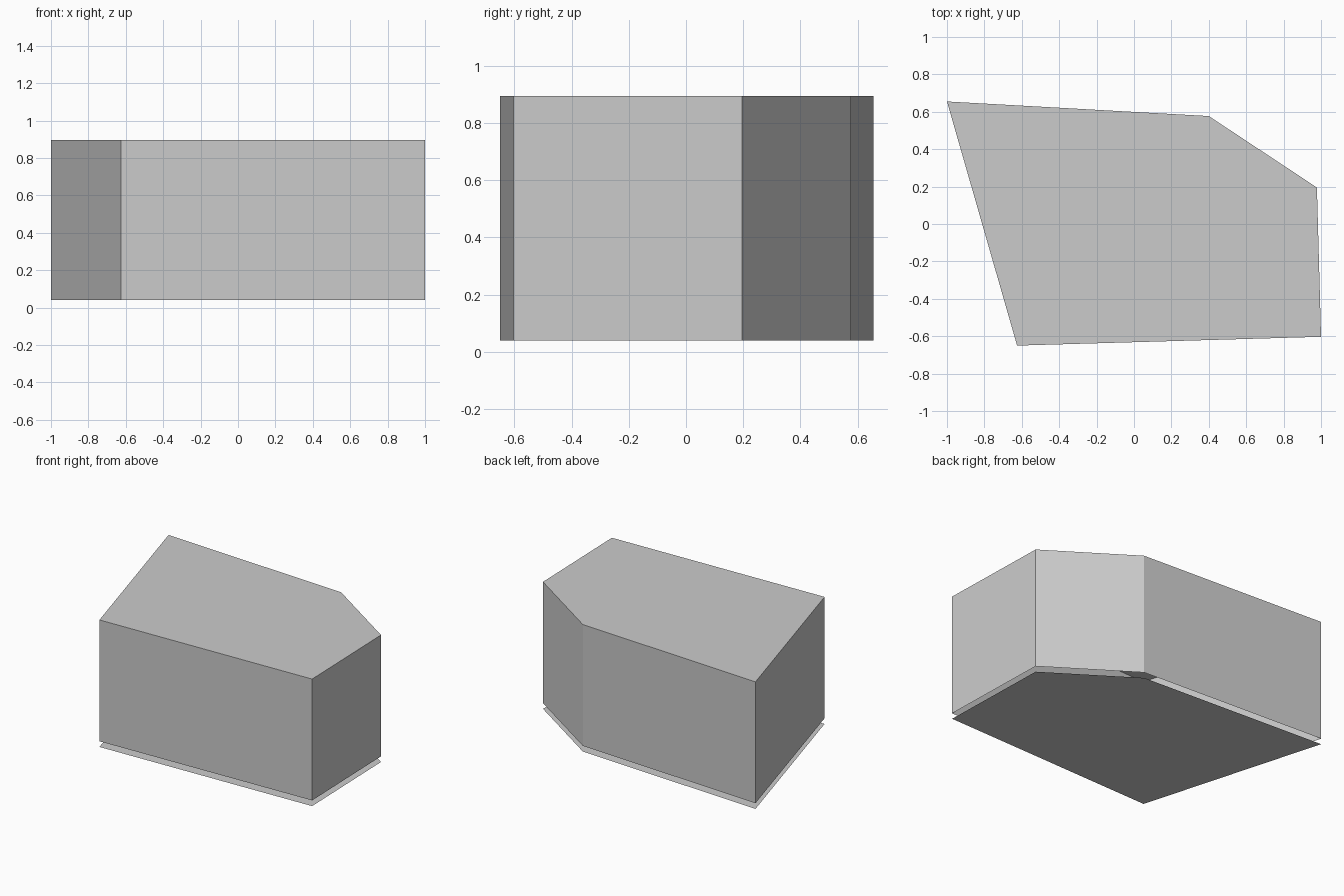
import bpy
import bmesh

if "Cube" in bpy.data.objects:
    bpy.data.objects.remove(bpy.data.objects["Cube"])

# Five-sided footprint shared by both parts
OUTLINE = [(-1.0, 0.655), (-0.625, -0.65), (1.0, -0.603), (0.978, 0.195), (0.4, 0.577)]


def sheet(name, z, height=0.0):
    """Flat footprint at z; with a height it becomes a shell open at the bottom."""
    bm = bmesh.new()
    low = [bm.verts.new((x, y, z)) for x, y in OUTLINE]
    if height:
        high = [bm.verts.new((x, y, z + height)) for x, y in OUTLINE]
        n = len(OUTLINE)
        for i in range(n):
            j = (i + 1) % n
            bm.faces.new((low[i], low[j], high[j], high[i]))
        bm.faces.new(high)
    else:
        bm.faces.new(low[::-1])
    mesh = bpy.data.meshes.new(name)
    bm.to_mesh(mesh)
    bm.free()
    obj = bpy.data.objects.new(name, mesh)
    bpy.context.collection.objects.link(obj)
    return obj


# Ground footprint: a single flat face
sheet("ground_footprint", 0.0)

# Building walls and flat roof, hovering just above the footprint
sheet("building_shell", 0.04, 0.855)
